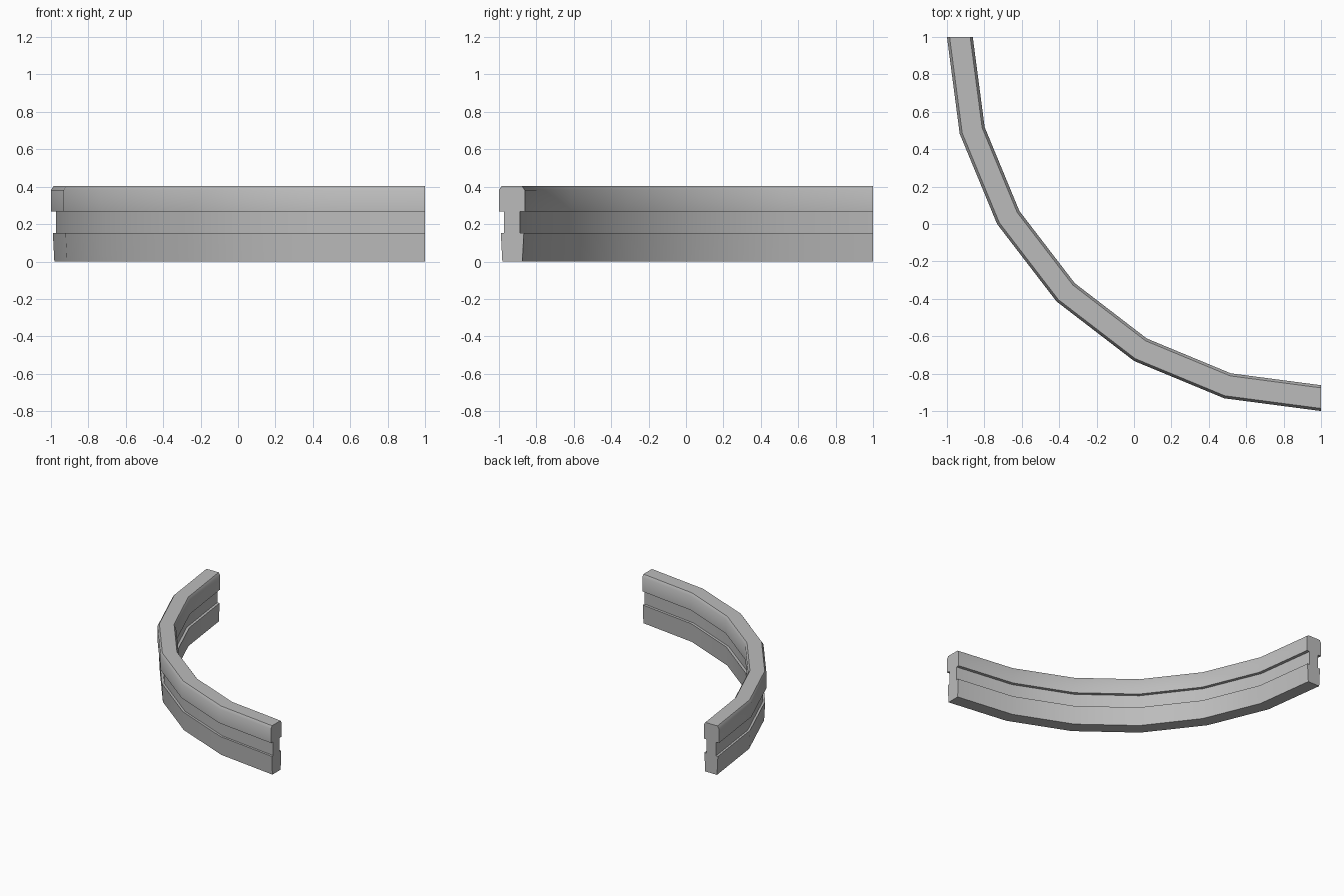
import bpy, bmesh, math

cube = bpy.data.objects.get("Cube")
if cube:
    bpy.data.objects.remove(cube)

# Plain grey material
GREY = (0.5, 0.5, 0.5, 1)
mat = bpy.data.materials.new("grey")
mat.use_nodes = True
mat.diffuse_color = GREY
mat.node_tree.nodes["Principled BSDF"].inputs["Base Color"].default_value = GREY

# Cross-section: (radius, height), outer side going up, then inner side down
PROFILE = [(1.982, 0), (1.99, 0.153), (1.972, 0.153), (1.972, 0.266),
           (2.0, 0.266), (2.0, 0.382), (1.986, 0.403),
           (1.876, 0.403), (1.862, 0.382), (1.862, 0.266),
           (1.888, 0.266), (1.888, 0.153), (1.867, 0.153), (1.875, 0)]
SEGMENTS = 6
CENTRE = 1.0

# Sweep the section through a quarter turn
bm = bmesh.new()
rings = []
for i in range(SEGMENTS + 1):
    a = math.pi + math.pi / 2 * i / SEGMENTS
    rings.append([bm.verts.new((CENTRE + r * math.cos(a), CENTRE + r * math.sin(a), z))
                  for r, z in PROFILE])
n = len(PROFILE)
for a, b in zip(rings, rings[1:]):
    for j in range(n):
        k = (j + 1) % n
        bm.faces.new((a[j], b[j], b[k], a[k]))

# End caps
bm.faces.new(rings[0])
bm.faces.new(rings[-1])
bmesh.ops.recalc_face_normals(bm, faces=bm.faces)

mesh = bpy.data.meshes.new("curved_rail")
bm.to_mesh(mesh)
bm.free()
mesh.materials.append(mat)
rail = bpy.data.objects.new("curved_rail", mesh)
bpy.context.collection.objects.link(rail)

# Smooth along the curve, sharp at the section corners
bpy.context.view_layer.objects.active = rail
rail.select_set(True)
bpy.ops.object.shade_smooth_by_angle(angle=math.radians(40))
